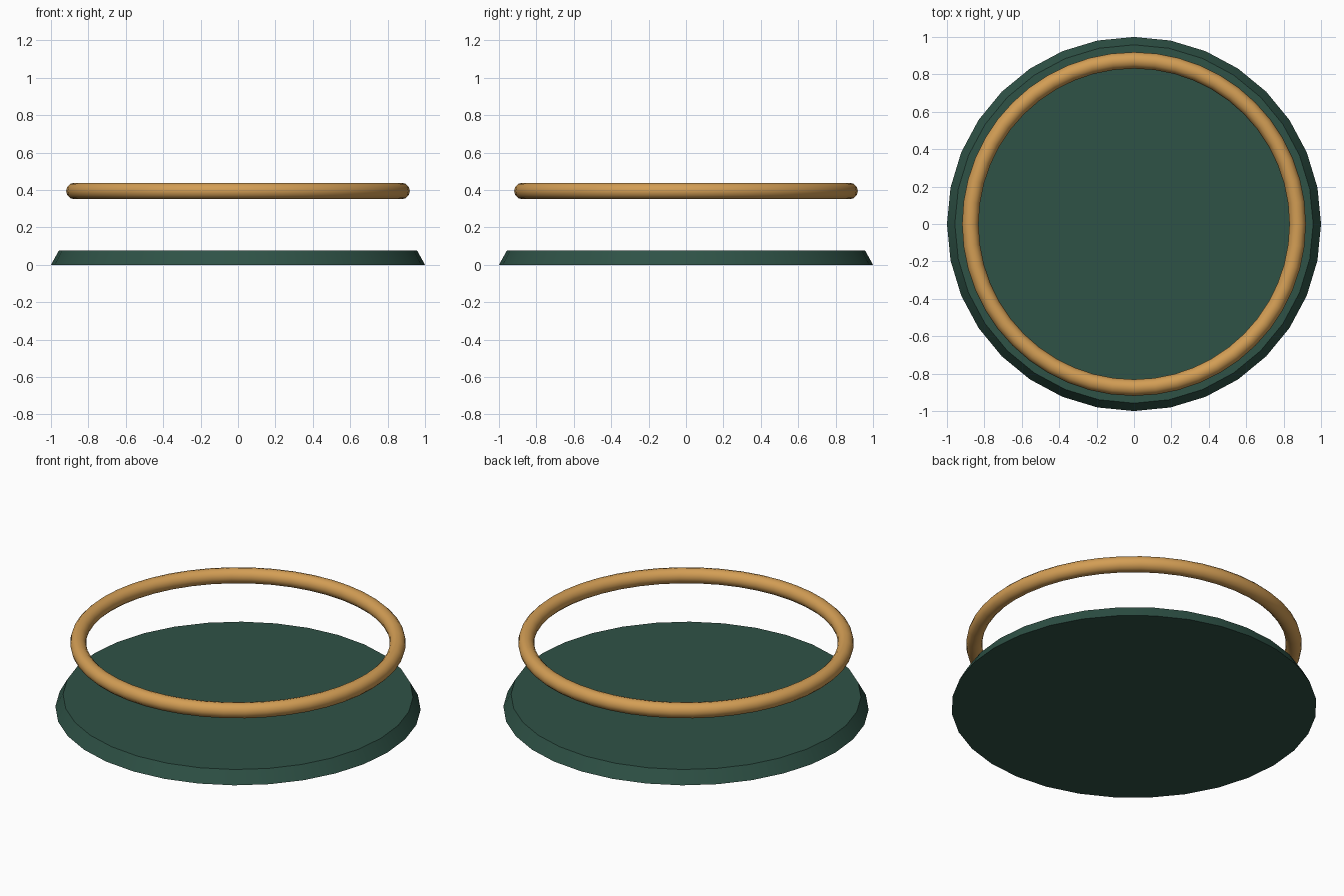
import bpy
import math

if "Cube" in bpy.data.objects:
    bpy.data.objects.remove(bpy.data.objects["Cube"])


def finish(name, color, angle):
    obj = bpy.context.object
    obj.name = name
    mat = bpy.data.materials.new(name + "_material")
    mat.diffuse_color = color
    mat.use_nodes = True
    mat.node_tree.nodes["Principled BSDF"].inputs["Base Color"].default_value = mat.diffuse_color
    obj.data.materials.append(mat)
    bpy.ops.object.shade_smooth_by_angle(angle=math.radians(angle))
    return obj


# Tapered round base plate
BASE_H = 0.076
bpy.ops.mesh.primitive_cone_add(vertices=32, radius1=1.0, radius2=0.958,
                                depth=BASE_H, location=(0, 0, BASE_H / 2))
finish("base_plate", (0.028, 0.085, 0.062, 1), 30)

# Floating ring above the plate
bpy.ops.mesh.primitive_torus_add(major_segments=48, minor_segments=12,
                                 major_radius=0.875, minor_radius=0.044,
                                 location=(0, 0, 0.395))
finish("floating_ring", (0.65, 0.34, 0.09, 1), 40)
